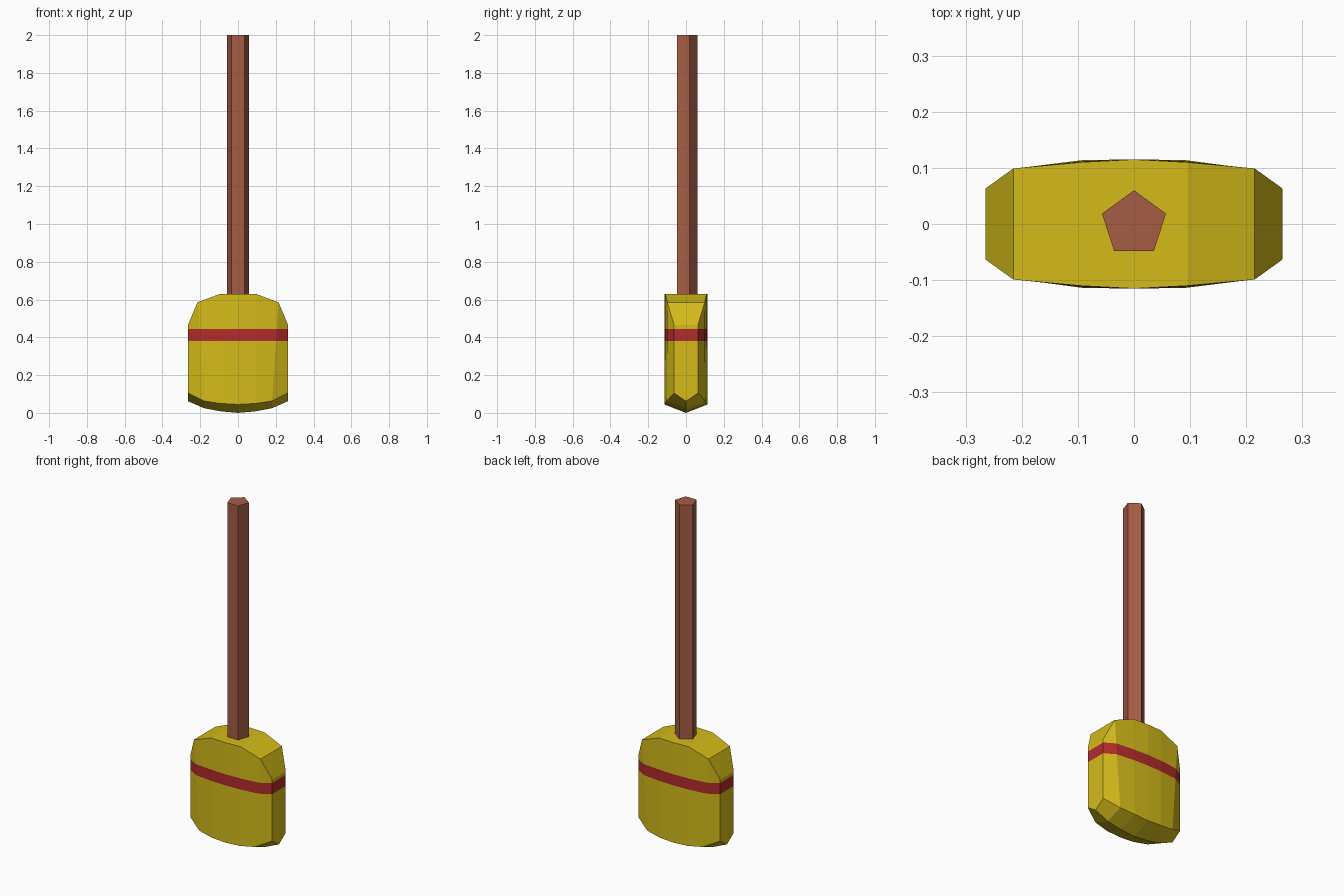
import bpy, bmesh, math

if "Cube" in bpy.data.objects:
    bpy.data.objects.remove(bpy.data.objects["Cube"])


def material(name, rgb):
    m = bpy.data.materials.new(name)
    m.diffuse_color = (*rgb, 1)
    m.use_nodes = True
    m.node_tree.nodes["Principled BSDF"].inputs["Base Color"].default_value = m.diffuse_color
    return m


straw = material("straw", (0.66, 0.50, 0.01))
twine = material("twine", (0.45, 0.025, 0.025))
wood = material("wood", (0.38, 0.11, 0.06))


def finish(bm, name, mats):
    bmesh.ops.recalc_face_normals(bm, faces=bm.faces)
    me = bpy.data.meshes.new(name)
    bm.to_mesh(me)
    bm.free()
    for m in mats:
        me.materials.append(m)
    ob = bpy.data.objects.new(name, me)
    bpy.context.collection.objects.link(ob)
    return ob


# Handle: five-sided stick with one corner toward the back
bm = bmesh.new()
ring = [bm.verts.new((0.06 * math.cos(a), 0.06 * math.sin(a), 0.6))
        for a in (math.pi / 2 + i * math.tau / 5 for i in range(5))]
base = bm.faces.new(ring)
top = bmesh.ops.extrude_face_region(bm, geom=[base], use_keep_orig=True)["geom"]
for v in top:
    if isinstance(v, bmesh.types.BMVert):
        v.co.z = 2.0
finish(bm, "handle", [wood])

# Bristle cross-sections: x low, x top, y low, y top, ridge z, face-bottom z, top z
half = [(0.000, 0.000, 0.115, 0.115, 0.000, 0.045, 0.63),
        (0.090, 0.095, 0.114, 0.110, 0.008, 0.050, 0.63),
        (0.180, 0.215, 0.102, 0.099, 0.025, 0.063, 0.585),
        (0.265, 0.265, 0.063, 0.063, 0.062, 0.105, 0.465)]
sections = [(-s[0], -s[1], *s[2:]) for s in half[:0:-1]] + half

# Bristle head, lofted across x, with a flush red band
bm = bmesh.new()
rings = []
for xl, xt, yl, yt, zr, zf, zt in sections:
    side = []
    for z in (zf, 0.38, 0.445, zt):
        t = (z - zf) / (zt - zf)
        side.append((xl + (xt - xl) * t, yl + (yt - yl) * t, z))
    pts = [(xl, 0, zr)] + [(x, -y, z) for x, y, z in side] + side[::-1]
    rings.append([bm.verts.new(p) for p in pts])
for a, b in zip(rings, rings[1:]):
    for i in range(9):
        j = (i + 1) % 9
        f = bm.faces.new((a[i], a[j], b[j], b[i]))
        f.material_index = 1 if i in (2, 6) else 0
# End faces split around the band
for r in (rings[0], rings[-1]):
    bm.faces.new((r[8], r[0], r[1], r[2], r[7]))
    bm.faces.new((r[7], r[2], r[3], r[6])).material_index = 1
    bm.faces.new((r[6], r[3], r[4], r[5]))
finish(bm, "bristle_head", [straw, twine])
